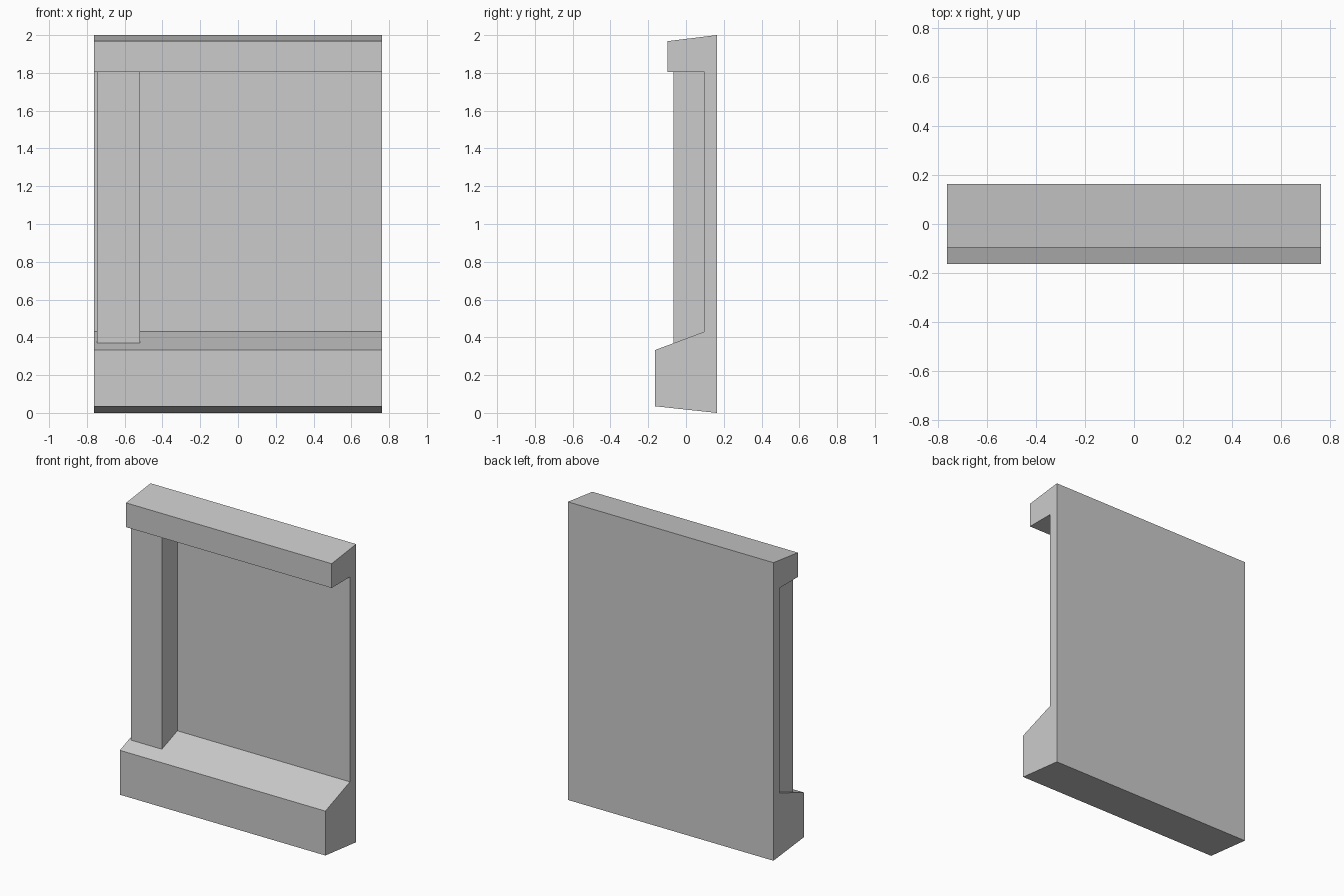
import bpy, bmesh

if "Cube" in bpy.data.objects:
    bpy.data.objects.remove(bpy.data.objects["Cube"])


def extrude_profile(name, profile, x0, x1):
    """Extrude a closed (y, z) profile along x into a solid."""
    bm = bmesh.new()
    face = bm.faces.new([bm.verts.new((x0, y, z)) for y, z in profile])
    result = bmesh.ops.extrude_face_region(bm, geom=[face], use_keep_orig=True)
    moved = [g for g in result["geom"] if isinstance(g, bmesh.types.BMVert)]
    bmesh.ops.translate(bm, verts=moved, vec=(x1 - x0, 0, 0))
    bmesh.ops.recalc_face_normals(bm, faces=bm.faces[:])
    mesh = bpy.data.meshes.new(name)
    bm.to_mesh(mesh)
    bm.free()
    obj = bpy.data.objects.new(name, mesh)
    bpy.context.collection.objects.link(obj)
    return obj


half_width = 0.763
back, panel, front = 0.163, 0.097, -0.163
pilaster_front = -0.067
ledge_low, ledge_high, lintel = 0.333, 0.43, 1.805


def ledge_z(y):
    """Height of the sloping ledge at depth y."""
    return ledge_low + (ledge_high - ledge_low) * (y - front) / (panel - front)


# Wall panel with sloped plinth and overhanging cap
extrude_profile("wall_panel", [
    (back, 0), (back, 2), (-0.097, 1.968), (-0.097, lintel),
    (panel, lintel), (panel, ledge_high), (front, ledge_low), (front, 0.035),
], -half_width, half_width)

# Pilaster standing on the ledge at the left end
extrude_profile("pilaster", [
    (panel, ledge_z(panel)), (panel, lintel),
    (pilaster_front, lintel), (pilaster_front, ledge_z(pilaster_front)),
], -0.747, -0.518)
